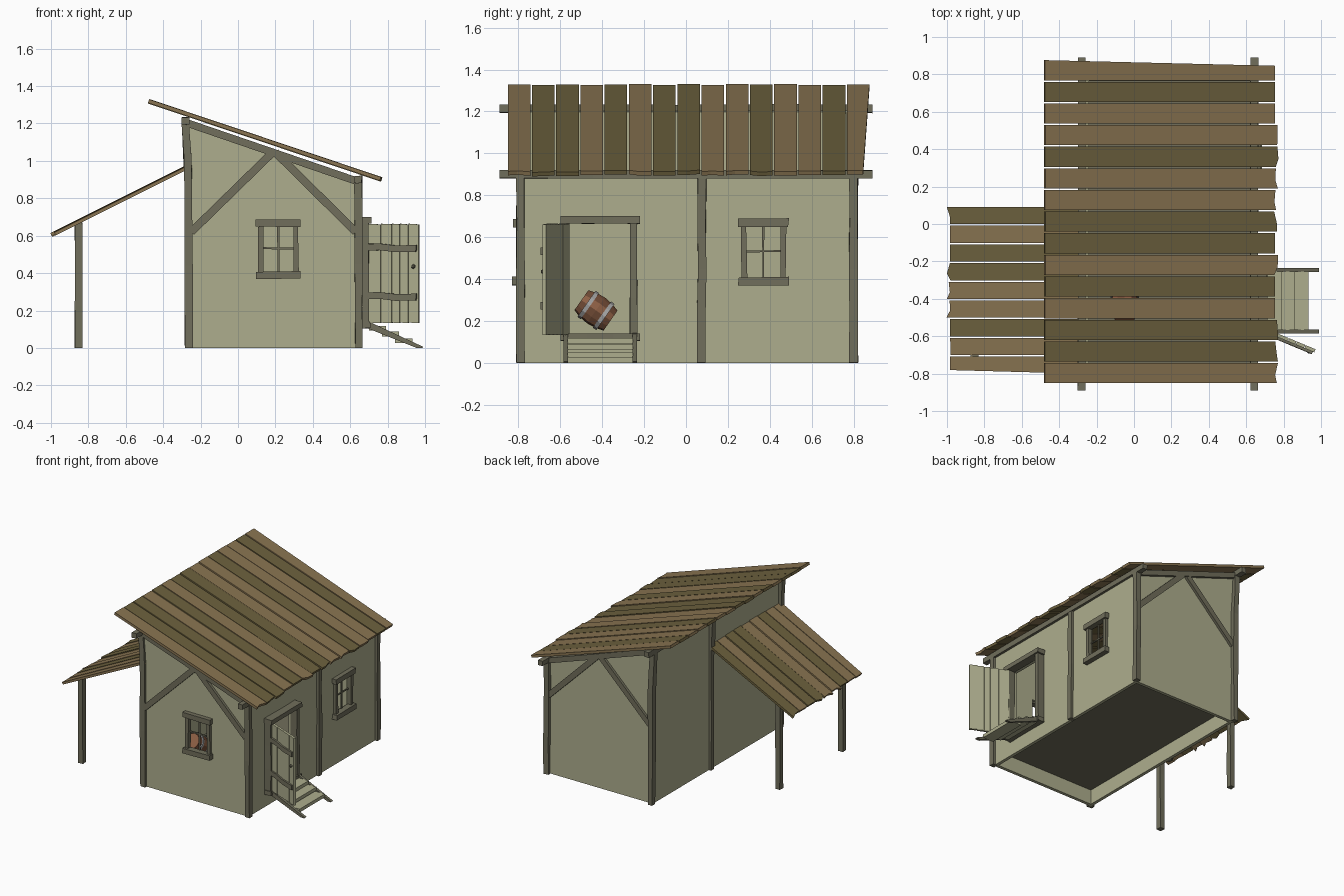
import bpy, bmesh, math, random
from mathutils import Vector, Matrix

if "Cube" in bpy.data.objects:
    bpy.data.objects.remove(bpy.data.objects["Cube"])

random.seed(4)
V = Vector


def mat(name, r, g, b):
    m = bpy.data.materials.new(name)
    m.diffuse_color = [(c / 255) ** 2.2 for c in (r, g, b)] + [1]
    m.use_nodes = True
    m.node_tree.nodes["Principled BSDF"].inputs["Base Color"].default_value = m.diffuse_color
    return m


PLASTER = mat("plaster", 172, 172, 140)
TIMBER = mat("timber", 112, 110, 92)
LIGHT = mat("light_plank", 135, 115, 82)
DARK = mat("dark_plank", 108, 97, 64)
STAVE_A = mat("stave_a", 140, 95, 70)
STAVE_B = mat("stave_b", 115, 78, 58)
IRON = mat("iron", 165, 165, 165)


def finish(name, bm, *mats):
    bmesh.ops.recalc_face_normals(bm, faces=bm.faces)
    me = bpy.data.meshes.new(name)
    bm.to_mesh(me)
    bm.free()
    for m in mats:
        me.materials.append(m)
    ob = bpy.data.objects.new(name, me)
    bpy.context.collection.objects.link(ob)
    return ob


def prism(name, pts, vec, m):
    """Polygon extruded along a vector."""
    bm = bmesh.new()
    a = [bm.verts.new(p) for p in pts]
    b = [bm.verts.new(V(p) + V(vec)) for p in pts]
    bm.faces.new(a)
    bm.faces.new(b)
    for i in range(len(a)):
        j = (i + 1) % len(a)
        bm.faces.new((a[i], a[j], b[j], b[i]))
    return finish(name, bm, m)


def box(name, x0, x1, y0, y1, z0, z1, m):
    return prism(name, [(x0, y0, z0), (x1, y0, z0), (x1, y1, z0), (x0, y1, z0)], (0, 0, z1 - z0), m)


def beam(name, path, w=0.04, h=0.04, segs=1, wob=0.0, m=TIMBER):
    """Square timber along a path; wob makes it hand-hewn."""
    path = [V(p) for p in path]
    d = (path[-1] - path[0]).normalized()
    u = V((1, 0, 0)) if abs(d.y) > 0.7 else V((0, 1, 0))
    u = (u - d * u.dot(d)).normalized()
    v = d.cross(u)
    pts = [a.lerp(b, i / segs) for a, b in zip(path, path[1:]) for i in range(segs)] + [path[-1]]
    bm = bmesh.new()
    rings = []
    for p in pts:
        ring = []
        for su, sv in ((-1, -1), (1, -1), (1, 1), (-1, 1)):
            j = [random.uniform(-wob, wob) for _ in range(2)]
            ring.append(bm.verts.new(p + u * (su * w / 2 + j[0]) + v * (sv * h / 2 + j[1])))
        rings.append(ring)
    bm.faces.new(rings[0])
    bm.faces.new(rings[-1])
    for r, s in zip(rings, rings[1:]):
        for i in range(4):
            bm.faces.new((r[i], r[i - 1], s[i - 1], s[i]))
    return finish(name, bm, m)


def planks(name, top, low, y0, y1, tones, thick, taper):
    """Row of roof boards with ragged lower ends."""
    a, b = V((top[0], 0, top[1])), V((low[0], 0, low[1]))
    d = (b - a).normalized()
    n = V((-d.z, 0, d.x))
    n = -n if n.z > 0 else n
    pitch = (y1 - y0) / len(tones)
    for i, t in enumerate(tones):
        ya, yb = y0 + i * pitch + 0.004, y0 + (i + 1) * pitch - 0.004
        e = [random.uniform(-0.018, 0.008) for _ in range(3)]
        if random.random() < 0.4:
            e = [-0.012] * 3
        lift = n * random.uniform(-0.003, 0.003)
        yt = taper if i == (len(tones) - 1 if taper < 0 else 0) else 0
        lo, hi = (ya + yt, yb) if taper > 0 else (ya, yb + yt)
        ends = [(e[0], lo), (e[1], lo + 0.4 * (hi - lo)), (e[2], hi)]
        pts = [a + V((0, yb, 0)), a + V((0, ya, 0))] + [b + d * s + V((0, y, 0)) for s, y in ends]
        prism(f"{name}_{i + 1}", [p + lift for p in pts], n * thick, LIGHT if t == "L" else DARK)


# plaster shell, hollow, with window and door openings cut out
def shell_profile(y, x0, x1, z0, ztl, ztr):
    return [(x0, y, z0), (x1, y, z0), (x1, y, ztr), (x0, y, ztl)]


walls = prism("walls", shell_profile(-0.79, -0.265, 0.645, 0, 1.205, 0.895), (0, 1.58, 0), PLASTER)
cutters = [
    box("cut_inside", -0.24, 0.62, -0.765, 0.765, -0.2, 1.6, PLASTER),
    box("cut_front_window", 0.125, 0.305, -0.9, -0.7, 0.40, 0.66, PLASTER),
    box("cut_side_window", 0.55, 0.75, 0.28, 0.46, 0.40, 0.66, PLASTER),
    box("cut_door", 0.55, 0.75, -0.565, -0.26, 0.135, 0.67, PLASTER),
]
bpy.context.view_layer.objects.active = walls
for c in cutters:
    mod = walls.modifiers.new(c.name, "BOOLEAN")
    mod.operation, mod.solver, mod.object = "DIFFERENCE", "EXACT", c
    bpy.ops.object.modifier_apply(modifier=mod.name)
    bpy.data.objects.remove(c)
box("floor", -0.245, 0.625, -0.77, 0.77, 0.115, 0.135, TIMBER)

# posts
for label, y in (("front", -0.79), ("middle", 0.075), ("back", 0.80)):
    beam(f"{label}_left_post", [(-0.262, y, 0), (-0.265, y, 0.88), (-0.28, y, 1.2)], segs=2, wob=0.003)
    beam(f"{label}_right_post", [(0.645, y, 0), (0.643, y, 0.89)], segs=4, wob=0.003)

# roof beams, gable rafters and diagonal braces
beam("high_roof_beam", [(-0.28, -0.89, 1.213), (-0.28, 0.89, 1.213)], segs=4, wob=0.002)
beam("low_roof_beam", [(0.643, -0.89, 0.9), (0.643, 0.89, 0.9)], segs=4, wob=0.002)
for label, y in (("front", -0.795), ("back", 0.795)):
    beam(f"{label}_rafter", [(-0.265, y, 1.2), (0.64, y, 0.89)], w=0.035)
    beam(f"{label}_left_brace", [(-0.25, y, 0.62), (0.185, y, 1.045)], w=0.03, h=0.042)
    beam(f"{label}_right_brace", [(0.63, y, 0.62), (0.2, y, 1.045)], w=0.03, h=0.042)

# main roof and lean-to roof
planks("roof_plank", (-0.475, 1.328), (0.765, 0.912), -0.855, 0.88, "LDDLDLDDLLDLLDL", 0.02, -0.03)
planks("lean_to_plank", (-0.255, 0.985), (-0.995, 0.615), -0.805, 0.095, "LLDLLDDLD", 0.018, 0.02)
for label, y in (("front", -0.72), ("back", 0.06)):
    beam(f"lean_to_{label}_post", [(-0.852, y, 0), (-0.852, y, 0.67)], segs=3, wob=0.002)


# windows: local sideways axis s, outward axis o
def window(name, centre, s, o):
    c, s, o = V(centre), V(s), V(o)
    z = V((0, 0, 1))

    def bar(part, a0, a1, z0, z1, depth, back=0.01):
        q = [(a0, z0), (a1, z0), (a1, z1), (a0, z1)]
        q = [(a + random.uniform(-0.003, 0.003), h + random.uniform(-0.003, 0.003)) for a, h in q]
        prism(f"{name}_{part}", [c + s * a + z * h - o * back for a, h in q], o * (depth + back), TIMBER)

    bar("lintel", -0.12, 0.12, 0.118, 0.158, 0.035)
    bar("sill", -0.12, 0.12, -0.16, -0.122, 0.04)
    for side, k in (("left", -1), ("right", 1)):
        bar(f"{side}_jamb", k * 0.108, k * 0.08, -0.125, 0.12, 0.022)
    bar("upright_bar", -0.005, 0.005, -0.125, 0.12, 0.0)
    bar("cross_bar", -0.085, 0.085, -0.004, 0.006, 0.0)


window("front_window", (0.215, -0.79, 0.53), (1, 0, 0), (0, -1, 0))
window("side_window", (0.645, 0.37, 0.53), (0, 1, 0), (1, 0, 0))

# door frame
beam("door_lintel", [(0.68, -0.6, 0.682), (0.68, -0.22, 0.682)], w=0.065, h=0.036, segs=3, wob=0.002)
beam("door_sill", [(0.68, -0.6, 0.122), (0.68, -0.22, 0.122)], w=0.055, h=0.034, segs=3, wob=0.002)
for label, y in (("left", -0.575), ("right", -0.25)):
    beam(f"door_{label}_jamb", [(0.672, y, 0.13), (0.672, y, 0.67)], w=0.036, h=0.055, segs=3, wob=0.002)

# open door: boards, battens and knob
hinge, tip = V((0.695, -0.555, 0)), V((0.972, -0.67, 0))
run = (tip - hinge).normalized()
out = V((run.y, -run.x, 0))
splits = [0, 0.08, 0.145, 0.19, 0.24, 0.3]
for i, (a, b) in enumerate(zip(splits, splits[1:])):
    drop = random.uniform(0, 0.004)
    q = [(a + 0.0015, 0.132 + drop), (b - 0.0015, 0.132), (b - 0.0015, 0.664 - drop), (a + 0.0015, 0.664)]
    prism(f"door_board_{i + 1}", [hinge + run * s + V((0, 0, z)) for s, z in q], out * 0.018, PLASTER)
for label, z in (("lower", 0.275), ("upper", 0.535)):
    p = [hinge + out * 0.024 + run * s + V((0, 0, z + dz))
         for s, dz in ((0.005, 0.004), (0.08, 0.005), (0.17, -0.005), (0.29, -0.003))]
    beam(f"door_{label}_batten", p, w=0.015, h=0.035, wob=0.001)
bm = bmesh.new()
bmesh.ops.create_icosphere(bm, subdivisions=1, radius=0.013,
                           matrix=Matrix.Translation(hinge + run * 0.272 + out * 0.024 + V((0, 0, 0.435))))
finish("door_knob", bm, TIMBER)

# steps
for label, y in (("left", -0.575), ("right", -0.245)):
    q = [(0.66, 0.145), (0.69, 0.145), (0.99, 0.006), (0.985, 0.0), (0.955, 0.0), (0.66, 0.118)]
    prism(f"step_{label}_stringer", [(x, y - 0.011, z) for x, z in q], (0, 0.022, 0), TIMBER)
for i, (x, z) in enumerate(((0.70, 0.092), (0.77, 0.062), (0.84, 0.025))):
    box(f"step_tread_{i + 1}", x, x + 0.092, -0.566, -0.254, z, z + 0.026, PLASTER)

# tilted barrel inside: staves in two tones, then hoops
place = Matrix.Translation((-0.05, -0.43, 0.25)) @ Matrix.Rotation(math.radians(-125), 4, "X")


def lathe(name, profile, n, mats, cap):
    bm = bmesh.new()
    rings = [[bm.verts.new(place @ V((r * math.cos(k * math.tau / n), r * math.sin(k * math.tau / n), z)))
              for k in range(n)] for r, z in profile]
    if cap:
        bm.faces.new(rings[0])
        bm.faces.new(rings[-1])
    else:
        rings.append(rings[0])
    for r, s in zip(rings, rings[1:]):
        for k in range(n):
            bm.faces.new((r[k - 1], r[k], s[k], s[k - 1])).material_index = k % len(mats)
    finish(name, bm, *mats)


lathe("barrel", [(0.058, -0.085), (0.07, -0.045), (0.075, 0), (0.07, 0.045), (0.058, 0.085)], 12, (STAVE_A, STAVE_B), True)
for i, z in enumerate((-0.045, 0.045)):
    lathe(f"barrel_hoop_{i + 1}", [(0.066, z - 0.01), (0.076, z - 0.01), (0.076, z + 0.01), (0.066, z + 0.01)], 12, (IRON,), False)
